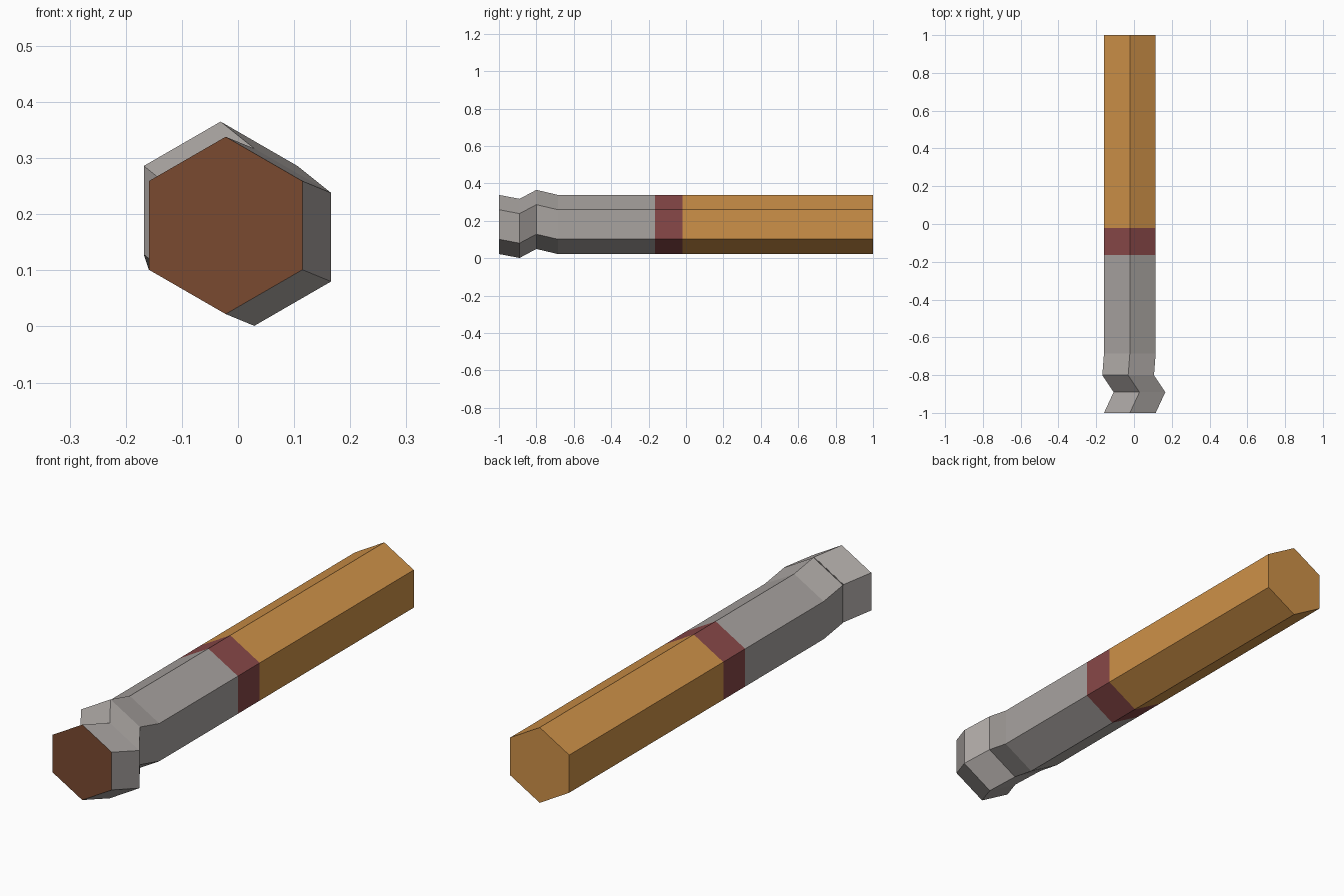
import bpy, bmesh, math

if "Cube" in bpy.data.objects:
    bpy.data.objects.remove(bpy.data.objects["Cube"])

RADIUS = 0.158


def material(name, rgb):
    # sRGB 0-255 to linear
    m = bpy.data.materials.new(name)
    lin = [((c / 255 + 0.055) / 1.055) ** 2.4 for c in rgb]
    m.diffuse_color = (*lin, 1)
    m.use_nodes = True
    m.node_tree.nodes["Principled BSDF"].inputs["Base Color"].default_value = m.diffuse_color
    return m


def hex_tube(name, stations, mats, front=False, back=False):
    """Loft a six-sided tube through (x, y, z) centres, front to back."""
    bm = bmesh.new()
    rings = []
    for x, y, z in stations:
        angles = [math.radians(90 + 60 * i) for i in range(6)]
        rings.append([bm.verts.new((x + RADIUS * math.cos(a), y,
                                    z + RADIUS * math.sin(a))) for a in angles])
    for a, b in zip(rings, rings[1:]):
        for i in range(6):
            j = (i + 1) % 6
            bm.faces.new((a[i], b[i], b[j], a[j]))
    if front:
        bm.faces.new(rings[0][::-1]).material_index = len(mats) - 1
    if back:
        bm.faces.new(rings[-1])
    # ring winding is fixed, so only the outward direction needs checking
    side = bm.faces[:][0] if not bm.faces.ensure_lookup_table() else None
    side.normal_update()
    c = side.calc_center_median()
    mid_x = sum(s[0] for s in stations[:2]) / 2
    mid_z = sum(s[2] for s in stations[:2]) / 2
    if side.normal.x * (c.x - mid_x) + side.normal.z * (c.z - mid_z) < 0:
        for f in bm.faces:
            if len(f.verts) == 4:
                f.normal_flip()
    for f in bm.faces:
        f.normal_update()
        if len(f.verts) == 6:
            outward = -1 if f.calc_center_median().y < 0 else 1
            if f.normal.y * outward < 0:
                f.normal_flip()
    me = bpy.data.meshes.new(name)
    bm.to_mesh(me)
    bm.free()
    for m in mats:
        me.materials.append(m)
    ob = bpy.data.objects.new(name, me)
    bpy.context.collection.objects.link(ob)
    return ob


grey = material("ash grey", (168, 163, 160))
red = material("dull red", (136, 72, 72))
orange = material("tan orange", (206, 145, 72))
brown = material("dark brown", (122, 74, 48))

X, Z = -0.022, 0.18

# crooked grey end with brown end face
hex_tube("bent_end", [(X, -1, Z), (0.029, -0.89, 0.159), (-0.031, -0.80, 0.207),
                      (X, -0.685, Z), (X, -0.165, Z)], [grey, brown], front=True)
# red ring
hex_tube("band", [(X, -0.165, Z), (X, -0.02, Z)], [red])
# long orange body, closed at the back
hex_tube("body", [(X, -0.02, Z), (X, 1, Z)], [orange], back=True)
